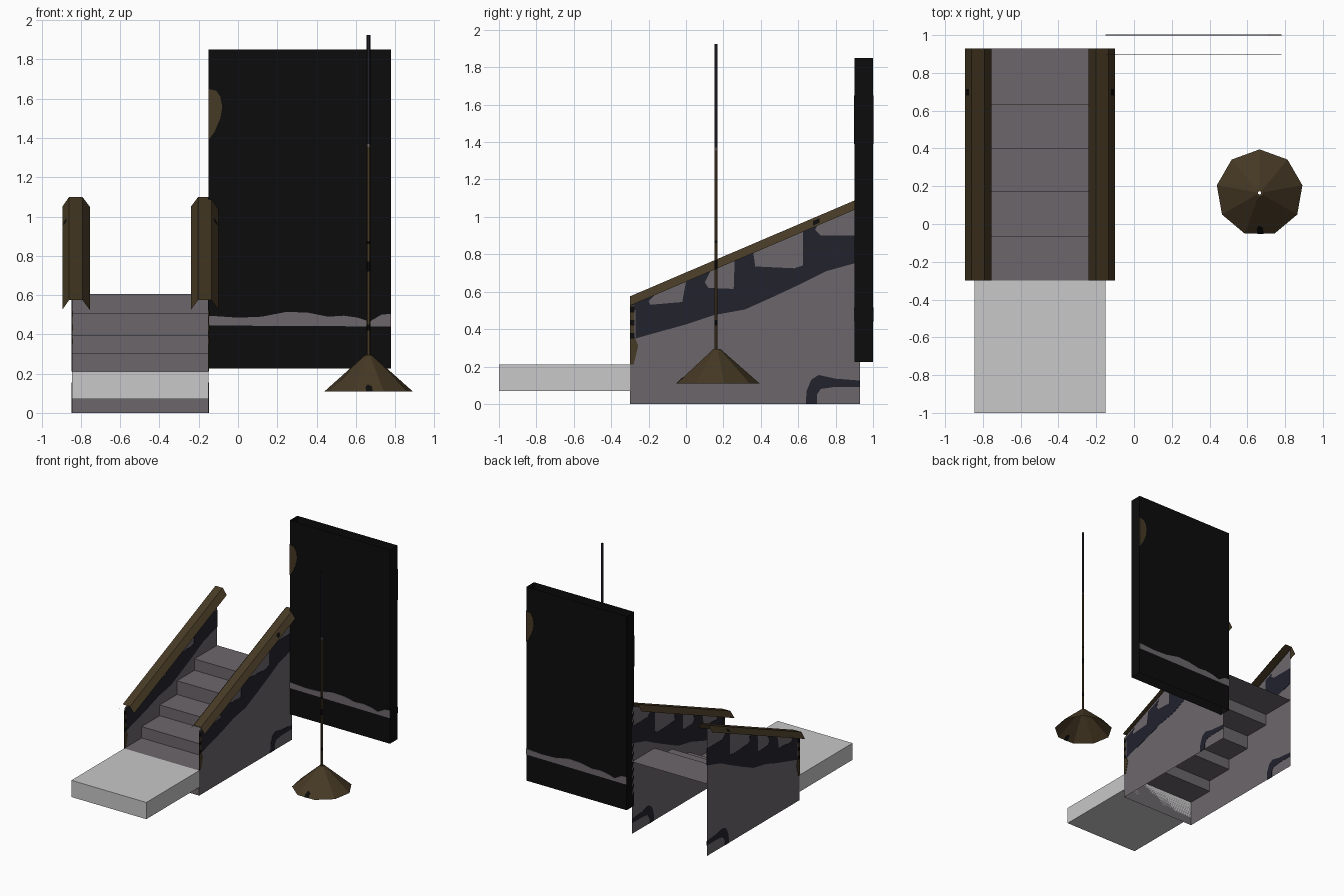
import bpy, math

if "Cube" in bpy.data.objects:
    bpy.data.objects.remove(bpy.data.objects["Cube"])

def material(name, r, g, b):
    m = bpy.data.materials.new(name)
    m.diffuse_color = (r, g, b, 1)
    m.use_nodes = True
    m.node_tree.nodes["Principled BSDF"].inputs["Base Color"].default_value = m.diffuse_color
    return m

STONE = material("purple grey stone", 0.150, 0.134, 0.148)
SLAB = material("light grey slab", 0.58, 0.58, 0.58)
BROWN = material("dark brown", 0.062, 0.041, 0.018)
NAVY = material("dark navy", 0.016, 0.016, 0.027)
BLACK = material("near black", 0.0036, 0.0036, 0.0036)

def mesh(name, verts, faces, mats, rule=None):
    me = bpy.data.meshes.new(name)
    me.from_pydata(verts, [], faces)
    for m in mats:
        me.materials.append(m)
    if rule:
        for p in me.polygons:
            p.material_index = rule(p.center)
    me.update()
    ob = bpy.data.objects.new(name, me)
    bpy.context.collection.objects.link(ob)
    return ob

def prism(name, pts, place, a, b, mat):
    """Closed plate: 2D outline placed at depths a and b."""
    n = len(pts)
    verts = [place(u, v, a) for u, v in pts] + [place(u, v, b) for u, v in pts]
    faces = [list(range(n))[::-1], list(range(n, 2 * n))]
    faces += [[i, (i + 1) % n, n + (i + 1) % n, n + i] for i in range(n)]
    return mesh(name, verts, faces, [mat])

def lathe(name, profile, n, cx, cy, phase, mats, rule=None):
    """Open surface of revolution from (radius, z) points."""
    verts = [(cx + r * math.cos(phase + math.tau * i / n),
              cy + r * math.sin(phase + math.tau * i / n), z)
             for r, z in profile for i in range(n)]
    faces = [[k * n + i, k * n + (i + 1) % n, (k + 1) * n + (i + 1) % n, (k + 1) * n + i]
             for k in range(len(profile) - 1) for i in range(n)]
    return mesh(name, verts, faces, mats, rule)

on_side = lambda u, v, d: (d, u, v)      # outline in y, z
on_front = lambda u, v, d: (u, d, v)     # outline in x, z
on_back = lambda u, v, d: (0.63 - u, 1.9 - d, v)

MID, HALF = -0.4975, 0.3475
Y0, Y1 = -0.30, 0.93
def rail_z(y):                           # lower edge of the hand rail
    return 0.525 + (y - Y0) * 0.427

# Landing slab
prism("landing_slab", [(-1, 0.07), (Y0, 0.07), (Y0, 0.21), (-1, 0.21)],
      on_side, MID - HALF, MID + HALF, SLAB)

# Steps: one open folded sheet
steps = [(Y0, 0), (Y0, 0.21), (-0.07, 0.21), (-0.07, 0.305), (0.17, 0.305), (0.17, 0.395),
         (0.40, 0.395), (0.40, 0.51), (0.63, 0.51), (0.63, 0.605), (Y1, 0.605)]
verts = [(x, y, z) for y, z in steps for x in (MID - HALF, MID + HALF)]
mesh("steps", verts, [[2 * i, 2 * i + 1, 2 * i + 3, 2 * i + 2] for i in range(len(steps) - 1)], [STONE])

# Painted shapes on the side walls (y, z)
band = [(-0.27, 0.35), (-0.2, 0.37), (0, 0.425), (0.15, 0.475), (0.315, 0.505), (0.46, 0.57),
        (0.61, 0.64), (0.75, 0.71), (Y1, 0.76), (Y1, 0.9), (0.72, 0.9), (0.69, 0.93),
        (0.70, rail_z(0.70)), (0.625, rail_z(0.625)), (0.625, 0.74), (0.58, 0.725), (0.37, 0.735),
        (0.36, rail_z(0.36)), (0.26, rail_z(0.26)), (0.255, 0.615), (0.12, 0.62), (0.10, 0.65),
        (0.13, rail_z(0.13)), (0.0, rail_z(0)), (-0.02, 0.545), (-0.19, 0.53), (-0.2, 0.55),
        (-0.17, rail_z(-0.17)), (Y0, rail_z(Y0)), (-0.27, 0.5)]
arch = [(0.64, 0), (0.645, 0.07), (0.67, 0.13), (0.71, 0.155), (0.8, 0.135), (Y1, 0.125),
        (Y1, 0.09), (0.79, 0.09), (0.72, 0.08), (0.70, 0.05), (0.70, 0)]
post = [(Y0, 0.21), (-0.28, 0.21), (-0.255, 0.31), (-0.275, 0.36), (-0.275, 0.53), (Y0, 0.525)]
chips = [(0.49, 0.52), (0.42, 0.45), (0.35, 0.38)]

for side, s in (("left", -1), ("right", 1)):
    x = MID + s * HALF
    # Wall sheet with paint visible on both sides
    order = [0, 1, 2, 3] if s > 0 else [3, 2, 1, 0]
    mesh(side + "_wall", [(x, Y0, 0), (x, Y1, 0), (x, Y1, 1.07), (x, Y0, 0.545)], [order], [STONE])
    prism(side + "_wall_band", band, on_side, x - 0.002, x + 0.002, NAVY)
    prism(side + "_wall_arch", arch, on_side, x - 0.002, x + 0.002, NAVY)
    prism(side + "_wall_post", post, on_side, x - 0.003, x + 0.003, BROWN)
    for a, b in chips:
        prism(side + "_post_chip", [(Y0, a), (-0.275, a), (-0.275, b), (Y0, b)],
              on_side, x - 0.004, x + 0.004, BLACK)
    # Hand rail: open three-sided cap
    section = [(0.2575, 0), (0.295, 0.05), (0.3625, 0.05), (0.3975, 0)]
    verts = [(MID + s * o, y, rail_z(y) + h) for y in (Y0, Y1) for o, h in section]
    faces = [[i, i + 1, i + 5, i + 4] for i in range(3)]
    mesh(side + "_hand_rail", verts, faces if s < 0 else [f[::-1] for f in faces], [BROWN])
    # small dark knot on the outer slope of the rail
    knot = [(MID + s * o, y, rail_z(y) + (0.3975 - o) / 0.035 * 0.05 + 0.003)
            for o, y in ((0.375, 0.68), (0.392, 0.68), (0.392, 0.715), (0.375, 0.715))]
    mesh(side + "_rail_knot", knot, [[0, 1, 2, 3] if s > 0 else [3, 2, 1, 0]], [BLACK])

# Tall board: four upright faces, open at top and bottom
corners = [(-0.15, 0.9), (0.78, 0.9), (0.78, 1.0), (-0.15, 1.0)]
verts = [(x, y, z) for z in (0.225, 1.85) for x, y in corners]
mesh("tall_board", verts, [[i, (i + 1) % 4, 4 + (i + 1) % 4, 4 + i] for i in range(4)], [BLACK])
stripe = [(-0.15, 0.445), (0.78, 0.44), (0.78, 0.505), (0.73, 0.50), (0.67, 0.465), (0.61, 0.485),
          (0.54, 0.495), (0.46, 0.49), (0.36, 0.51), (0.25, 0.515), (0.12, 0.49), (0.0, 0.485), (-0.15, 0.495)]
patch = [(-0.15, 1.39), (-0.12, 1.43), (-0.09, 1.50), (-0.08, 1.56), (-0.09, 1.61), (-0.11, 1.64), (-0.15, 1.65)]
for label, place in (("front", on_front), ("back", on_back)):
    prism(label + "_board_stripe", stripe, place, 0.897, 0.901, STONE)
    prism(label + "_board_patch", patch, place, 0.897, 0.901, BROWN)

# Standing pole with bands coloured by height
def pole_colour(c):
    if c.z > 1.37:
        return 1
    if c.z > 1.355:
        return 3
    return 2 if any(a < c.z < b for a, b in ((0.42, 0.45), (0.72, 0.77), (0.86, 0.875))) else 0
levels = [0.28, 0.42, 0.45, 0.72, 0.77, 0.86, 0.875, 1.355, 1.37, 1.925]
lathe("pole", [(0.0095, z) for z in levels], 6, 0.665, 0.16, 0, [BROWN, NAVY, BLACK, STONE], pole_colour)

# Nine-sided flared base
lathe("pole_base", [(0.23, 0.108), (0.13, 0.196), (0.02, 0.293), (0.009, 0.295)],
      9, 0.665, 0.165, math.pi / 2, [BROWN])
# Dark notch painted on its front facet
def on_facet(u, v, d):
    t = (v - 0.108) / 0.088
    return (0.665 + u, 0.165 - math.cos(math.pi / 9) * (0.23 - 0.10 * t) - d, v)
prism("base_notch", [(-0.012, 0.108), (0.02, 0.108), (0.018, 0.135), (-0.005, 0.145), (-0.015, 0.13)],
      on_facet, -0.002, 0.003, BLACK)
